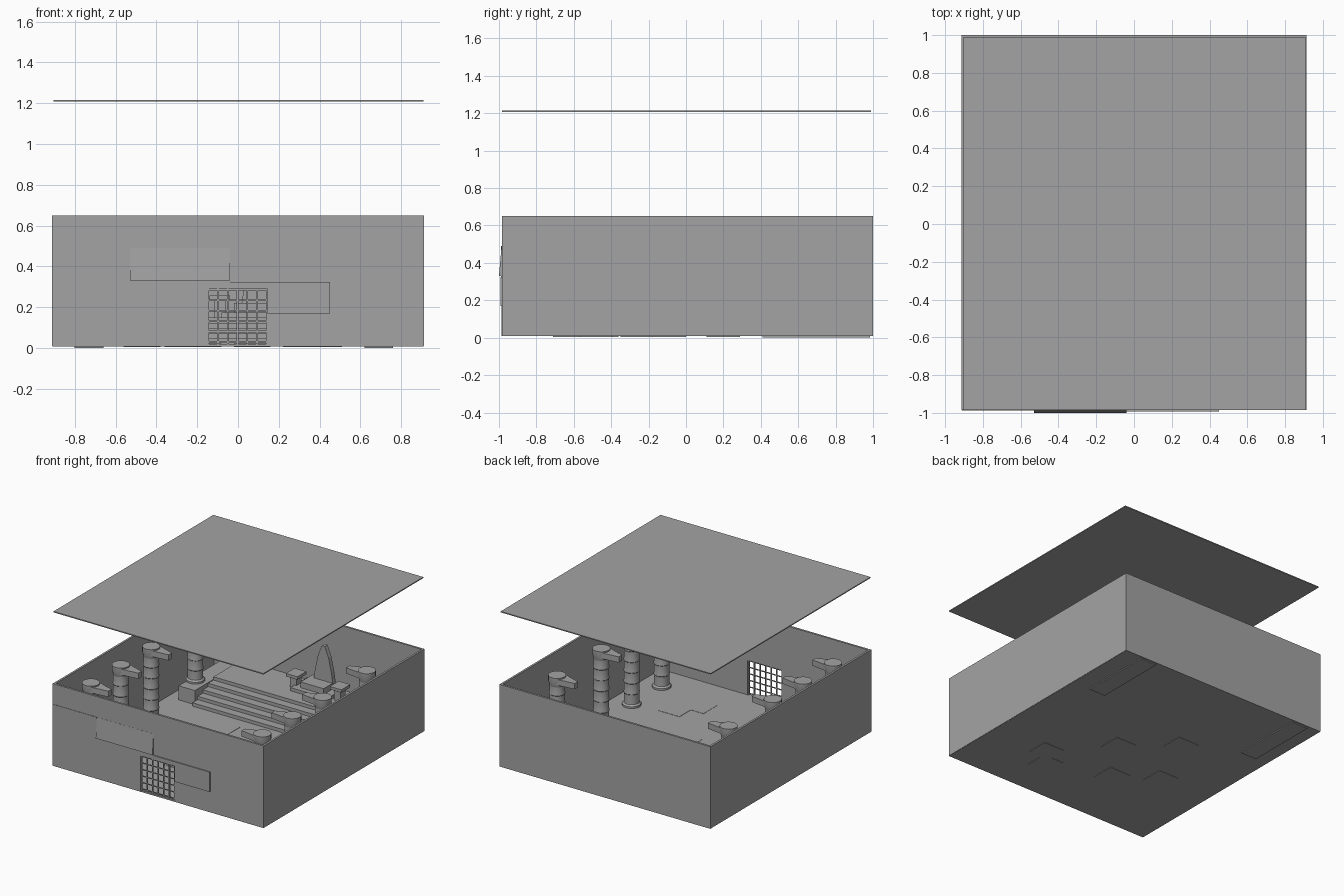
import bpy, bmesh, math
from mathutils import Vector

stone = bpy.data.materials.new("dark_stone")
stone.diffuse_color = (0.37, 0.37, 0.37, 1)


def make(name, bm, smooth=False):
    bmesh.ops.recalc_face_normals(bm, faces=bm.faces)
    me = bpy.data.meshes.new(name)
    bm.to_mesh(me)
    bm.free()
    me.materials.append(stone)
    ob = bpy.data.objects.new(name, me)
    bpy.context.collection.objects.link(ob)
    if smooth:
        bpy.context.view_layer.objects.active = ob
        ob.select_set(True)
        bpy.ops.object.shade_smooth_by_angle(angle=math.radians(35))
        ob.select_set(False)
    return ob


def box(name, x0, x1, y0, y1, z0, z1):
    bm = bmesh.new()
    bmesh.ops.create_cube(bm, size=1)
    for v in bm.verts:
        v.co = ((x0 + x1) / 2 + v.co.x * (x1 - x0),
                (y0 + y1) / 2 + v.co.y * (y1 - y0),
                (z0 + z1) / 2 + v.co.z * (z1 - z0))
    return make(name, bm)


def lathe(name, profile, x, y, n=20):
    bm = bmesh.new()
    rings = [[bm.verts.new((x + r * math.cos(2 * math.pi * i / n),
                            y + r * math.sin(2 * math.pi * i / n), z)) for i in range(n)]
             for r, z in profile]
    for a, b in zip(rings, rings[1:]):
        for i in range(n):
            bm.faces.new((a[i], a[(i + 1) % n], b[(i + 1) % n], b[i]))
    bm.faces.new(rings[0][::-1])
    bm.faces.new(rings[-1])
    return make(name, bm, True)


def prism(name, outline, direction):
    bm = bmesh.new()
    face = bm.faces.new([bm.verts.new(p) for p in outline])
    ext = bmesh.ops.extrude_face_region(bm, geom=[face])
    for g in ext["geom"]:
        if isinstance(g, bmesh.types.BMVert):
            g.co += Vector(direction)
    return make(name, bm)


# Floor slab and floating ceiling
box("floor", -0.91, 0.91, -0.985, 1.0, 0.008, 0.02)
box("ceiling", -0.905, 0.91, -0.985, 0.988, 1.208, 1.216)

# Side and back walls
T = 0.016
box("left_wall", -0.912, -0.912 + T, -0.985, 1.0, 0.01, 0.65)
box("right_wall", 0.912 - T, 0.912, -0.985, 1.0, 0.01, 0.65)
box("back_wall", -0.911, 0.911, 1.0 - T, 1.0, 0.01, 0.65)

# Front wall stones: x range, z range, how far the stone stands out
stones = [(-0.91, -0.15, 0.01, 0.17, 0.002), (0.145, 0.91, 0.01, 0.17, 0),
          (-0.91, -0.53, 0.17, 0.33, 0.003), (-0.53, -0.15, 0.17, 0.33, 0.005),
          (0.145, 0.45, 0.17, 0.325, 0.008), (0.45, 0.91, 0.17, 0.33, 0),
          (-0.15, -0.04, 0.29, 0.33, 0.005), (-0.04, 0.145, 0.29, 0.325, 0.008),
          (-0.04, 0.45, 0.325, 0.33, 0), (-0.91, -0.53, 0.33, 0.49, 0.003),
          (-0.53, -0.04, 0.33, 0.49, 0.015), (-0.04, 0.91, 0.33, 0.49, 0),
          (-0.91, 0.91, 0.49, 0.65, 0)]
for i, (x0, x1, z0, z1, out) in enumerate(stones):
    ob = box("front_wall_stone", x0, x1, -0.985 - out, -0.985 + T, z0, z1)
    if i == 10:  # this stone leans out at its lower edge only
        for v in ob.data.vertices:
            if v.co.z > 0.4 and v.co.y < -0.98:
                v.co.y = -0.986

# Portcullis
for i in range(7):
    x = -0.146 + 0.287 * i / 6
    box("gate_upright", x - 0.004, x + 0.004, -0.983, -0.975, 0.015, 0.29)
for i in range(6):
    z = 0.03 + 0.255 * i / 5
    box("gate_crossbar", -0.15, 0.145, -0.981, -0.977, z - 0.004, z + 0.004)

# Paving plates, very slightly proud of the floor on both faces
for x, y in [(0.07, -0.09), (-0.27, 0.2), (0.42, -0.48), (-0.17, -0.45), (-0.47, -0.26), (0.31, -0.62)]:
    box("paving_plate", x - 0.09, x + 0.09, y - 0.09, y + 0.09, 0.005, 0.022)

# Side plinths of the dais
for x in (-0.73, 0.69):
    box("side_plinth", x - 0.07, x + 0.07, 0.41, 0.985, 0.0, 0.13)

# Stairs rising to the dais
for i in range(5):
    box("dais_step", -0.66, 0.62, 0.38 + 0.065 * i, 0.985, 0.02 + 0.026 * i, 0.046 + 0.026 * i)

# Ringed columns with wedge-snouted heads facing the aisle
for x, s in ((-0.757, 1), (0.725, -1)):
    for y in (-0.735, -0.365, 0.01, 0.555):
        z0 = 0.13 if y > 0.4 else 0.02
        prof = [(0.068, z0), (0.068, z0 + 0.014), (0.056, z0 + 0.025)]
        n = 6 if z0 < 0.1 else 5
        h = (0.55 - z0 - 0.025) / n
        for k in range(n):
            z = z0 + 0.025 + h * k
            prof += [(0.055, z + 0.01), (0.055, z + h - 0.01), (0.058, z + h - 0.006), (0.058, z + h)]
        lathe("column", prof, x, y)
        lathe("column_head", [(0.055, 0.53), (0.064, 0.565), (0.064, 0.605)], x, y)
        snout = [(x, y - 0.062, 0.6), (x, y + 0.062, 0.6),
                 (x + s * 0.10, y + 0.035, 0.592), (x + s * 0.165, y + 0.02, 0.588),
                 (x + s * 0.165, y - 0.02, 0.588), (x + s * 0.10, y - 0.035, 0.592)]
        prism("column_snout", snout, (0, 0, -0.045))

# Throne with pointed back and capped arm posts
cx, top = 0.08, 0.15
box("throne_base", cx - 0.16, cx + 0.16, 0.76, 0.97, top, top + 0.025)
box("throne_seat", cx - 0.10, cx + 0.10, 0.80, 0.95, top + 0.025, top + 0.07)
back = [(-0.085, 0.2), (-0.07, 0.3), (-0.045, 0.41), (-0.012, 0.49),
        (0.012, 0.49), (0.045, 0.41), (0.07, 0.3), (0.085, 0.2)]
prism("throne_back", [(cx + 0.02 + u, 0.91, z) for u, z in back], (0, 0.035, 0))
for s in (-1, 1):
    x = cx + 0.02 + 0.19 * s
    box("arm_post", x - 0.028, x + 0.028, 0.81, 0.87, top, 0.235)
    box("arm_cap", x - 0.05, x + 0.05, 0.79, 0.90, 0.235, 0.258)
